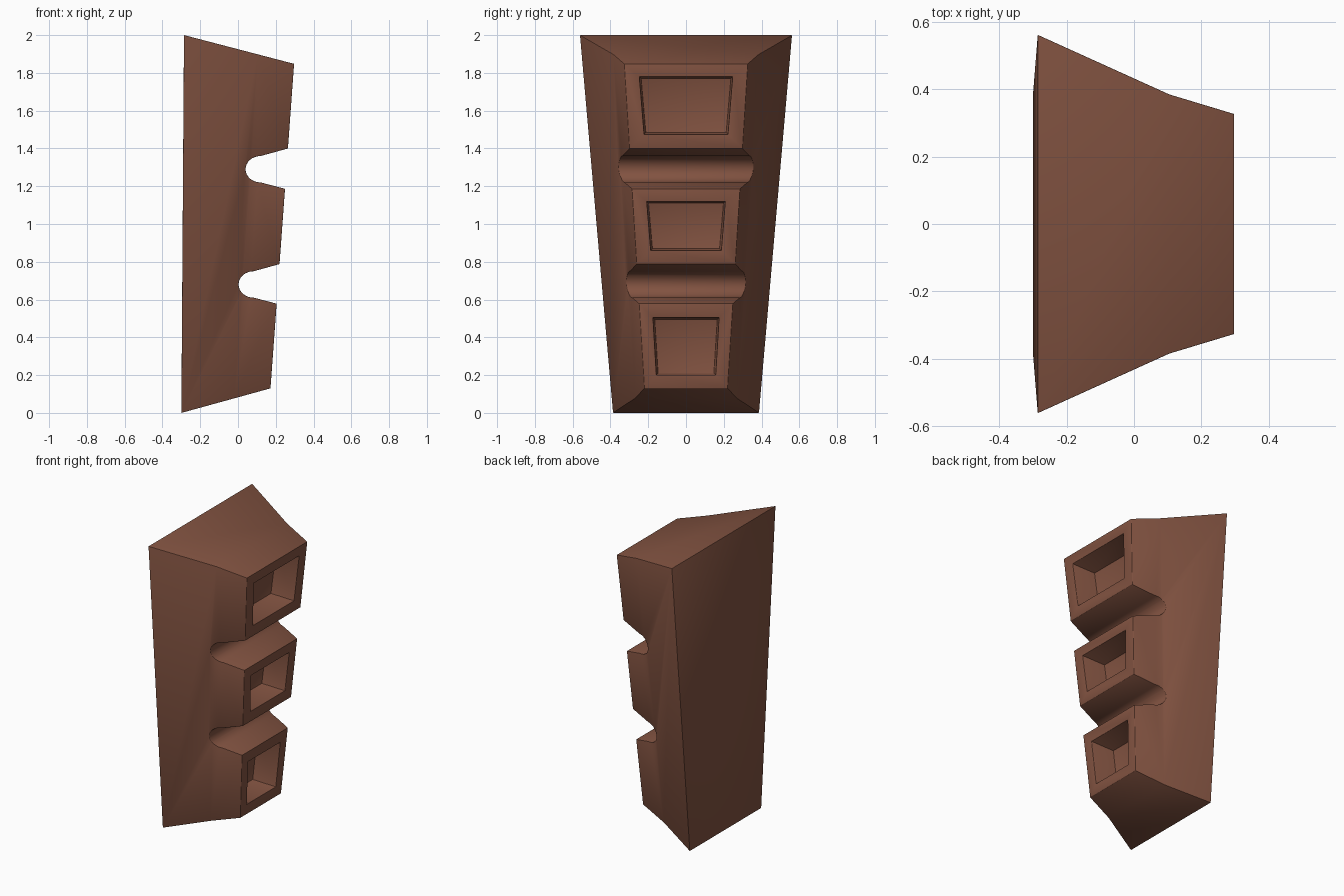
import bpy, bmesh, math

if "Cube" in bpy.data.objects:
    bpy.data.objects.remove(bpy.data.objects["Cube"])

brown = bpy.data.materials.new("brown")
brown.diffuse_color = (0.22, 0.085, 0.052, 1)
brown.use_nodes = True
brown.node_tree.nodes["Principled BSDF"].inputs["Base Color"].default_value = brown.diffuse_color


def loft(name, rings):
    """Closed solid skinned through equal-length rings of points."""
    bm = bmesh.new()
    loops = [[bm.verts.new(p) for p in r] for r in rings]
    for a, b in zip(loops, loops[1:]):
        for i in range(len(a)):
            j = (i + 1) % len(a)
            bm.faces.new((a[i], a[j], b[j], b[i]))
    bm.faces.new(loops[0][::-1])
    bm.faces.new(loops[-1])
    bmesh.ops.recalc_face_normals(bm, faces=bm.faces)
    me = bpy.data.meshes.new(name)
    bm.to_mesh(me)
    bm.free()
    ob = bpy.data.objects.new(name, me)
    bpy.context.collection.objects.link(ob)
    return ob


def body_ring(half):
    """Mirror (x, half width, z) points across y = 0."""
    return [(x, -w, z) for x, w, z in half] + [(x, w, z) for x, w, z in half[::-1]]


# tapered bracket body with a kinked side
body = loft("bracket_body", [
    body_ring([(-0.30, 0.387, 0.0), (-0.02, 0.27, 0.077), (0.172, 0.22, 0.13)]),
    body_ring([(-0.286, 0.562, 2.0), (0.105, 0.385, 1.898), (0.297, 0.327, 1.848)]),
])
body.data.materials.append(brown)
cutters = []

# rounded grooves across the front
for gx, gz in ((0.04, 1.29), (0.003, 0.68)):
    outline = [(0.325, 0.137), (0.225, 0.11)]
    for i in range(17):
        t = math.pi * (0.5 + i / 16)
        outline.append((0.08 * (1 + math.cos(t)), 0.07 * math.sin(t)))
    outline += [(0.203, -0.102), (0.325, -0.134)]
    cutters.append(loft("groove_cutter", [
        [(gx + x, y, gz + z) for x, z in outline] for y in (-0.7, 0.7)]))


def front_x(z):
    return 0.172 + (z - 0.13) * 0.0728


# tapered pockets in the three front blocks
for z0, z1, w0, w1 in ((1.475, 1.78, 0.222, 0.247),
                       (0.86, 1.12, 0.187, 0.208),
                       (0.20, 0.505, 0.157, 0.175)):
    rings = []
    for dx, s in ((0.04, -0.002), (-0.17, 0.009)):
        a, b = z0 + s, z1 - s
        rings.append([(front_x(a) + dx, -w0 + s, a), (front_x(a) + dx, w0 - s, a),
                      (front_x(b) + dx, w1 - s, b), (front_x(b) + dx, -w1 + s, b)])
    cutters.append(loft("pocket_cutter", rings))

# carve and soften the edges
bpy.context.view_layer.objects.active = body
body.select_set(True)
for c in cutters:
    c.hide_render = True
    m = body.modifiers.new("carve", 'BOOLEAN')
    m.operation, m.solver, m.object = 'DIFFERENCE', 'EXACT', c
    bpy.ops.object.modifier_apply(modifier=m.name)
    bpy.data.objects.remove(c)
bev = body.modifiers.new("soft_edges", 'BEVEL')
bev.width, bev.segments = 0.008, 2
bev.limit_method, bev.angle_limit = 'ANGLE', math.radians(35)
bpy.ops.object.modifier_apply(modifier=bev.name)
bpy.ops.object.shade_smooth_by_angle(angle=math.radians(35))
